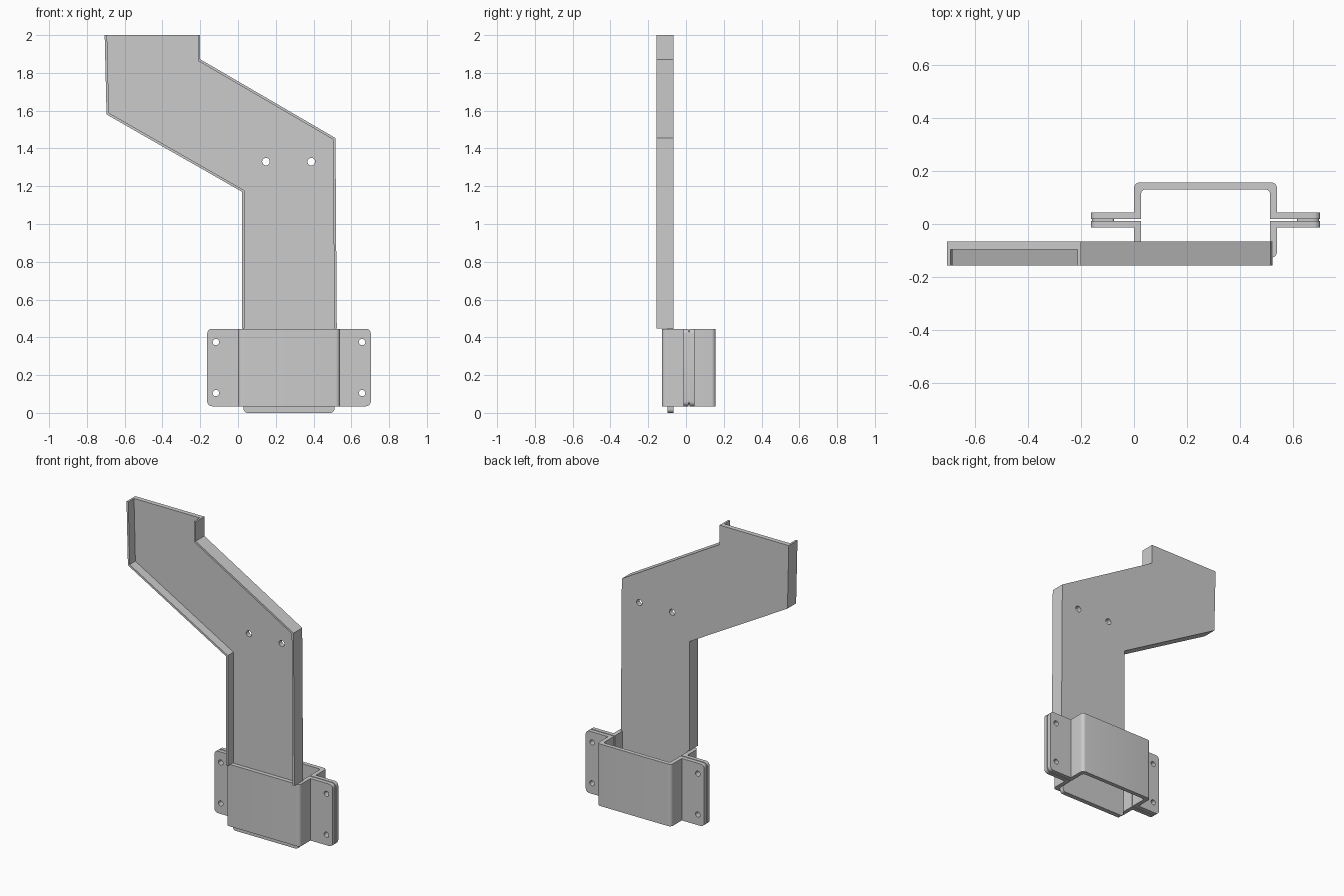
import bpy, bmesh, math
from mathutils import Vector, Matrix

if "Cube" in bpy.data.objects:
    bpy.data.objects.remove(bpy.data.objects["Cube"])

CX, CY = 0.27, 0.015          # centre of the clamp
Z0, Z1 = 0.035, 0.445         # clamp height range


def finish(name, bm):
    bmesh.ops.recalc_face_normals(bm, faces=bm.faces)
    me = bpy.data.meshes.new(name)
    bm.to_mesh(me)
    bm.free()
    ob = bpy.data.objects.new(name, me)
    bpy.context.collection.objects.link(ob)
    return ob


def fillet(points, n=5):
    """Round each (x, y, radius) corner of a closed outline."""
    out = []
    for i, (x, y, r) in enumerate(points):
        p = Vector((x, y))
        if r == 0:
            out.append(p)
            continue
        a = (Vector(points[i - 1][:2]) - p).normalized()
        b = (Vector(points[(i + 1) % len(points)][:2]) - p).normalized()
        half = a.angle(b) / 2
        c = p + (a + b).normalized() * (r / math.sin(half))
        s, e = p + a * r / math.tan(half) - c, p + b * r / math.tan(half) - c
        out += [c + (s.lerp(e, k / n)).normalized() * r for k in range(n + 1)]
    return out


def prism(outline, lo, hi, axis):
    """Extrude an outline along z (outline is x,y) or y (outline is x,z)."""
    bm = bmesh.new()
    put = (lambda p: (p[0], p[1], lo)) if axis == 'z' else (lambda p: (p[0], lo, p[1]))
    f = bm.faces.new([bm.verts.new(put(p)) for p in outline])
    ext = bmesh.ops.extrude_face_region(bm, geom=[f])
    step = Vector((0, 0, hi - lo)) if axis == 'z' else Vector((0, hi - lo, 0))
    bmesh.ops.translate(bm, vec=step, verts=[v for v in ext['geom'] if isinstance(v, bmesh.types.BMVert)])
    return bm


def drill(ob, spots, r):
    """Cut round holes along y at the given x,z spots."""
    bm = bmesh.new()
    for x, z in spots:
        m = Matrix.Translation((x, 0, z)) @ Matrix.Rotation(math.pi / 2, 4, 'X')
        bmesh.ops.create_cone(bm, cap_ends=True, segments=24, radius1=r, radius2=r, depth=0.6, matrix=m)
    cutter = finish("hole_cutter", bm)
    cutter.hide_render = True
    mod = ob.modifiers.new("holes", 'BOOLEAN')
    mod.object, mod.operation, mod.solver = cutter, 'DIFFERENCE', 'EXACT'
    bpy.context.view_layer.objects.active = ob
    bpy.ops.object.modifier_apply(modifier=mod.name)
    bpy.data.objects.remove(cutter)


def smooth(ob):
    bpy.ops.object.select_all(action='DESELECT')
    ob.select_set(True)
    bpy.context.view_layer.objects.active = ob
    bpy.ops.object.shade_smooth_by_angle(angle=math.radians(30))


# Cranked back panel, with a tongue that slides into the clamp
left = [(-0.706, 2.0), (-0.696, 1.58), (0.022, 1.17), (0.022, 0.447)]
right = [(-0.2, 2.0), (-0.2, 1.872), (0.516, 1.455), (0.523, 0.447)]
tongue = [(0.03, 0.447, 0), (0.03, 0, 0.02), (0.51, 0, 0.02), (0.51, 0.447, 0)]
outline = [(x, z, 0) for x, z in left] + tongue + [(x, z, 0) for x, z in reversed(right)]
panel = finish("arm_panel", prism(fillet(outline), -0.097, -0.066, 'y'))
drill(panel, [(0.148, 1.33), (0.388, 1.33)], 0.02)
smooth(panel)


# Edge flanges along both sides of the panel
def offset(path, d):
    pts = [Vector(p) for p in path]
    normals = []
    for a, b in zip(pts, pts[1:]):
        t = (b - a).normalized()
        normals.append(Vector((-t.y, t.x)))
    res = []
    for i, p in enumerate(pts):
        n0, n1 = normals[max(i - 1, 0)], normals[min(i, len(normals) - 1)]
        m = (n0 + n1).normalized()
        q = p + m * (d / m.dot(n0))
        if i in (0, len(pts) - 1):
            q.y = p.y
        res.append(q)
    return res


for name, path, d in (("left_flange", left, 0.013), ("right_flange", right, -0.013)):
    finish(name, prism([Vector(p) for p in path] + offset(path, d)[::-1], -0.157, -0.097, 'y'))

# Two facing hat-section clamp halves with drilled ears
half = [(0.433, 0.003, 0), (0.433, 0.029, 0), (0.27, 0.029, 0), (0.27, 0.142, 0.022)]
inner = [(0.243, 0.115, 0.016), (0.243, 0.003, 0)]
mirrored = lambda pts: [(-x, y, r) for x, y, r in reversed(pts)]
hat = fillet(half + mirrored(half) + mirrored(inner) + inner)
ear_holes = [(CX + s * 0.387, z) for s in (-1, 1) for z in (0.105, 0.375)]


def round_ears(bm, edge_x):
    corners = [e for e in bm.edges
               if all(abs(v.co.x - CX) > edge_x - 0.002 for v in e.verts)
               and abs(e.verts[0].co.y - e.verts[1].co.y) > 0.003
               and abs(e.verts[0].co.x - e.verts[1].co.x) < 0.001]
    bmesh.ops.bevel(bm, geom=corners, offset=0.025, segments=5, profile=0.5, affect='EDGES')


for name, s in (("clamp_back", 1), ("clamp_front", -1)):
    bm = prism([(CX + p.x, CY + s * p.y) for p in hat], Z0, Z1, 'z')
    round_ears(bm, 0.433)
    clamp = finish(name, bm)
    drill(clamp, ear_holes, 0.017)
    smooth(clamp)

# Spacer pads closing the gap between the ears
for name, s in (("left_pad", -1), ("right_pad", 1)):
    a, b = CX + s * 0.345, CX + s * 0.428
    pad = finish(name, prism(fillet([(a, Z0 + 0.01, 0.01), (b, Z0 + 0.01, 0.022),
                                     (b, Z1 - 0.01, 0.022), (a, Z1 - 0.01, 0.01)]),
                             CY - 0.003, CY + 0.003, 'y'))
    drill(pad, [h for h in ear_holes if (h[0] - CX) * s > 0], 0.017)
